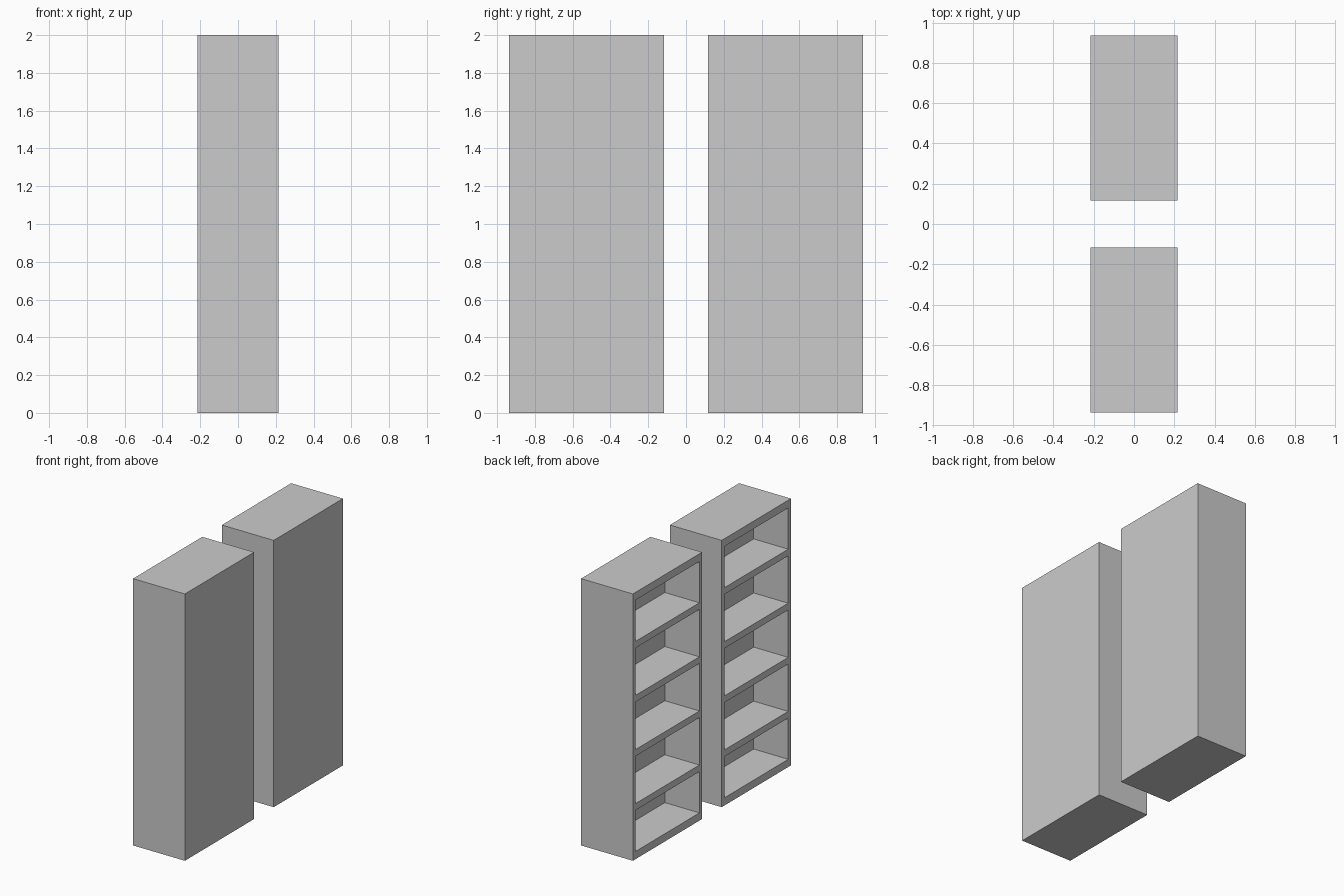
import bpy

if "Cube" in bpy.data.objects:
    bpy.data.objects.remove(bpy.data.objects["Cube"])

# Overall cabinet dimensions
DEPTH, WIDTH, HEIGHT = 0.43, 0.82, 2.0
CENTRE_Y = 0.526
SIDE, RAIL, SHELF = 0.032, 0.058, 0.05   # side, top/bottom and shelf thickness
RECESS = 0.287                           # depth of the compartments
BAYS = 5


def box(name, x, y, z):
    """Box object from (min, max) ranges on each axis."""
    bpy.ops.mesh.primitive_cube_add(size=1, location=[sum(r) / 2 for r in (x, y, z)])
    ob = bpy.context.object
    ob.name = name
    ob.scale = [r[1] - r[0] for r in (x, y, z)]
    bpy.ops.object.transform_apply(location=False, rotation=False, scale=True)
    return ob


def bookcase(name, cy):
    # Solid carcass with closed back
    y0, y1 = cy - WIDTH / 2, cy + WIDTH / 2
    case = box(name, (-DEPTH / 2, DEPTH / 2), (y0, y1), (0, HEIGHT))

    # Five recessed compartments open towards -x
    bay_h = [0.309, 0.355, 0.356, 0.355, 0.309]
    z = RAIL
    for i in range(BAYS):
        cutter = box("bay_cutter", (-DEPTH / 2 - 0.1, -DEPTH / 2 + RECESS),
                     (y0 + SIDE, y1 - SIDE), (z, z + bay_h[i]))
        cutter.hide_render = True
        mod = case.modifiers.new("bay", 'BOOLEAN')
        mod.operation, mod.solver, mod.object = 'DIFFERENCE', 'EXACT', cutter
        bpy.context.view_layer.objects.active = case
        bpy.ops.object.modifier_apply(modifier=mod.name)
        bpy.data.objects.remove(cutter)
        z += bay_h[i] + SHELF


# Matching pair of bookcases
for label, side in (("front", -1), ("rear", 1)):
    bookcase(label + "_bookcase", side * CENTRE_Y)
